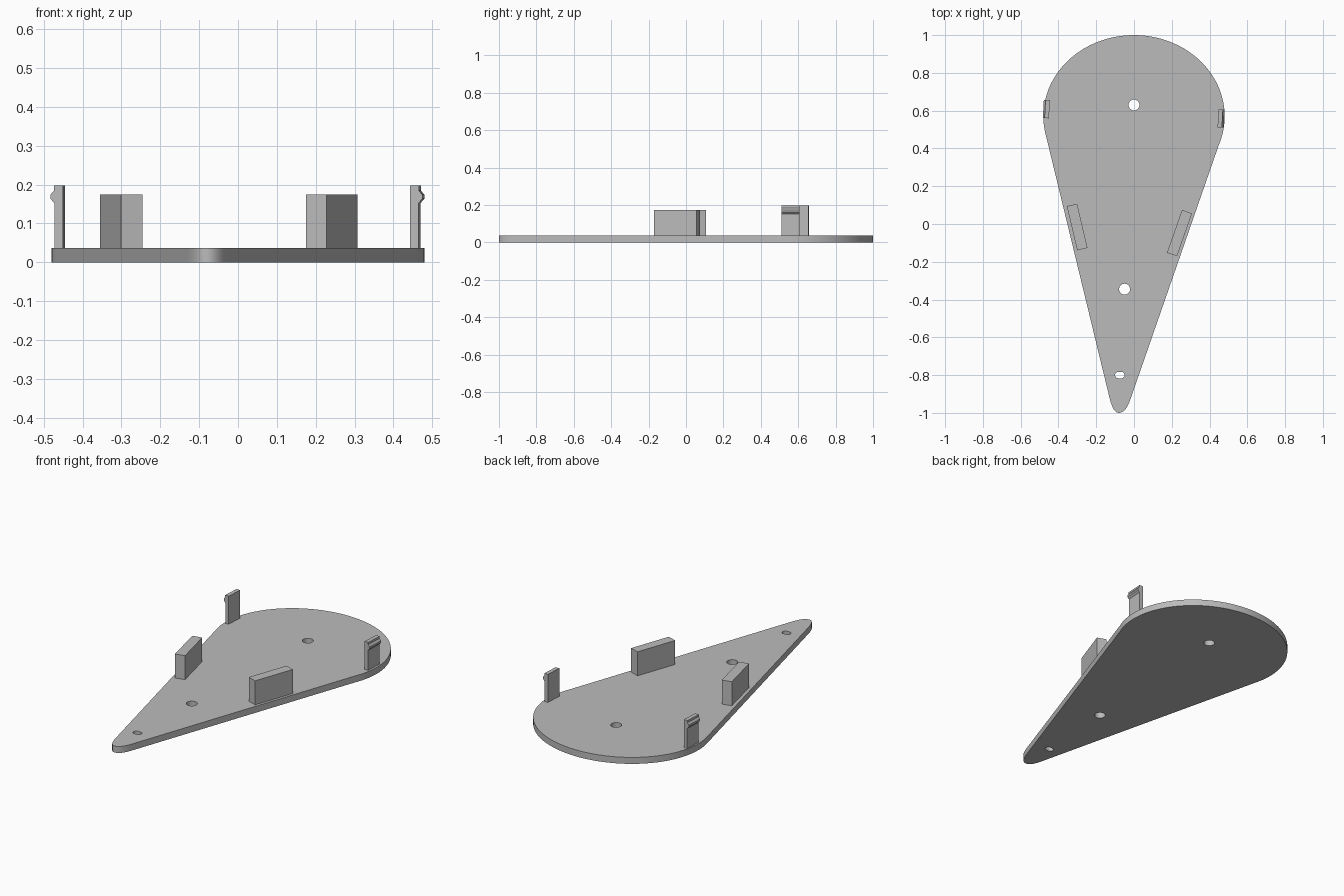
import bpy, bmesh
from math import cos, sin, radians
from mathutils import Matrix, Vector
from mathutils.geometry import interpolate_bezier

cube = bpy.data.objects.get("Cube")
if cube:
    bpy.data.objects.remove(cube, do_unlink=True)

grey = bpy.data.materials.new("plain grey")
grey.use_nodes = True
grey.diffuse_color = (0.5, 0.5, 0.5, 1)
grey.node_tree.nodes["Principled BSDF"].inputs["Base Color"].default_value = (0.5, 0.5, 0.5, 1)

PLATE_TOP = 0.037


def add_object(name, mesh):
    mesh.materials.clear()
    mesh.materials.append(grey)
    obj = bpy.data.objects.new(name, mesh)
    bpy.context.collection.objects.link(obj)
    return obj


def arc(cx, cy, rx, ry, start=0, end=360, steps=32):
    angles = [radians(start + (end - start) * i / steps) for i in range(steps + 1)]
    if end - start == 360:
        angles.pop()
    return [(cx + rx * cos(a), cy + ry * sin(a)) for a in angles]


def prism(name, points, offset):
    """Close a planar outline and extrude it along an offset."""
    bm = bmesh.new()
    face = bm.faces.new([bm.verts.new(p) for p in points])
    result = bmesh.ops.extrude_face_region(bm, geom=[face])
    moved = [v for v in result["geom"] if isinstance(v, bmesh.types.BMVert)]
    bmesh.ops.translate(bm, verts=moved, vec=offset)
    bmesh.ops.recalc_face_normals(bm, faces=bm.faces)
    mesh = bpy.data.meshes.new(name)
    bm.to_mesh(mesh)
    bm.free()
    return add_object(name, mesh)


# Teardrop plate: broad elliptical end, straight flanks, narrow rounded tip
tip_left, tip, tip_right = Vector((-0.137, -0.89)), Vector((-0.08, -1)), Vector((-0.018, -0.925))
outline = arc(0, 0.57, 0.48, 0.43, -21, 194, 64)
outline += interpolate_bezier(tip_left, tip_left + Vector((0.014, -0.06)),
                              tip - Vector((0.03, 0)), tip, 10)
outline += interpolate_bezier(tip, tip + Vector((0.03, 0)),
                              tip_right - Vector((0.014, 0.04)), tip_right, 10)[1:]

# Two round holes and a small slot
slot = arc(-0.067, -0.8, 0.017, 0.017, -90, 90, 12) + arc(-0.083, -0.8, 0.017, 0.017, 90, 270, 12)
loops = [outline, arc(0, 0.63, 0.029, 0.029), arc(-0.05, -0.345, 0.029, 0.029), slot]

curve = bpy.data.curves.new("plate_outline", "CURVE")
curve.dimensions = "2D"
curve.fill_mode = "BOTH"
curve.extrude = PLATE_TOP / 2
for loop in loops:
    spline = curve.splines.new("POLY")
    spline.points.add(len(loop) - 1)
    for point, (x, y) in zip(spline.points, loop):
        point.co = (x, y, 0, 1)
    spline.use_cyclic_u = True
helper = bpy.data.objects.new("plate_outline", curve)
bpy.context.collection.objects.link(helper)
bpy.context.view_layer.update()
evaluated = helper.evaluated_get(bpy.context.evaluated_depsgraph_get())
plate_mesh = bpy.data.meshes.new_from_object(evaluated)
bpy.data.objects.remove(helper, do_unlink=True)

bm = bmesh.new()
bm.from_mesh(plate_mesh)
bmesh.ops.remove_doubles(bm, verts=bm.verts, dist=0.0001)
bmesh.ops.translate(bm, verts=bm.verts, vec=(0, 0, PLATE_TOP / 2))
bmesh.ops.recalc_face_normals(bm, faces=bm.faces)
bm.to_mesh(plate_mesh)
bm.free()
plate = add_object("plate", plate_mesh)
bpy.ops.object.select_all(action="DESELECT")
plate.select_set(True)
bpy.context.view_layer.objects.active = plate
bpy.ops.object.shade_smooth_by_angle(angle=radians(30))

# Upright blocks parallel to the two flanks
for name, x, y, turn in (("right_block", -0.301, -0.016, 13.2), ("left_block", 0.241, -0.048, -19.4)):
    corners = [(-0.028, -0.12, 0), (0.028, -0.12, 0), (0.028, 0.12, 0), (-0.028, 0.12, 0)]
    block = prism(name, corners, (0, 0, 0.174 - PLATE_TOP))
    block.data.transform(Matrix.Translation((x, y, PLATE_TOP)) @ Matrix.Rotation(radians(turn), 4, "Z"))

# Snap clips: thin posts with an outward catch near the top
profile = [(-0.011, PLATE_TOP), (0.011, PLATE_TOP), (0.011, 0.152), (0.021, 0.163),
           (0.021, 0.174), (0.012, 0.185), (0.012, 0.197), (-0.011, 0.197)]
for name, side, x, y in (("right_clip", -1, -0.459, 0.608), ("left_clip", 1, 0.456, 0.559)):
    clip = prism(name, [(side * u, -0.048, z) for u, z in profile], (0, 0.096, 0))
    clip.data.transform(Matrix.Translation((x, y, 0)) @ Matrix.Rotation(radians(-3), 4, "Z"))
